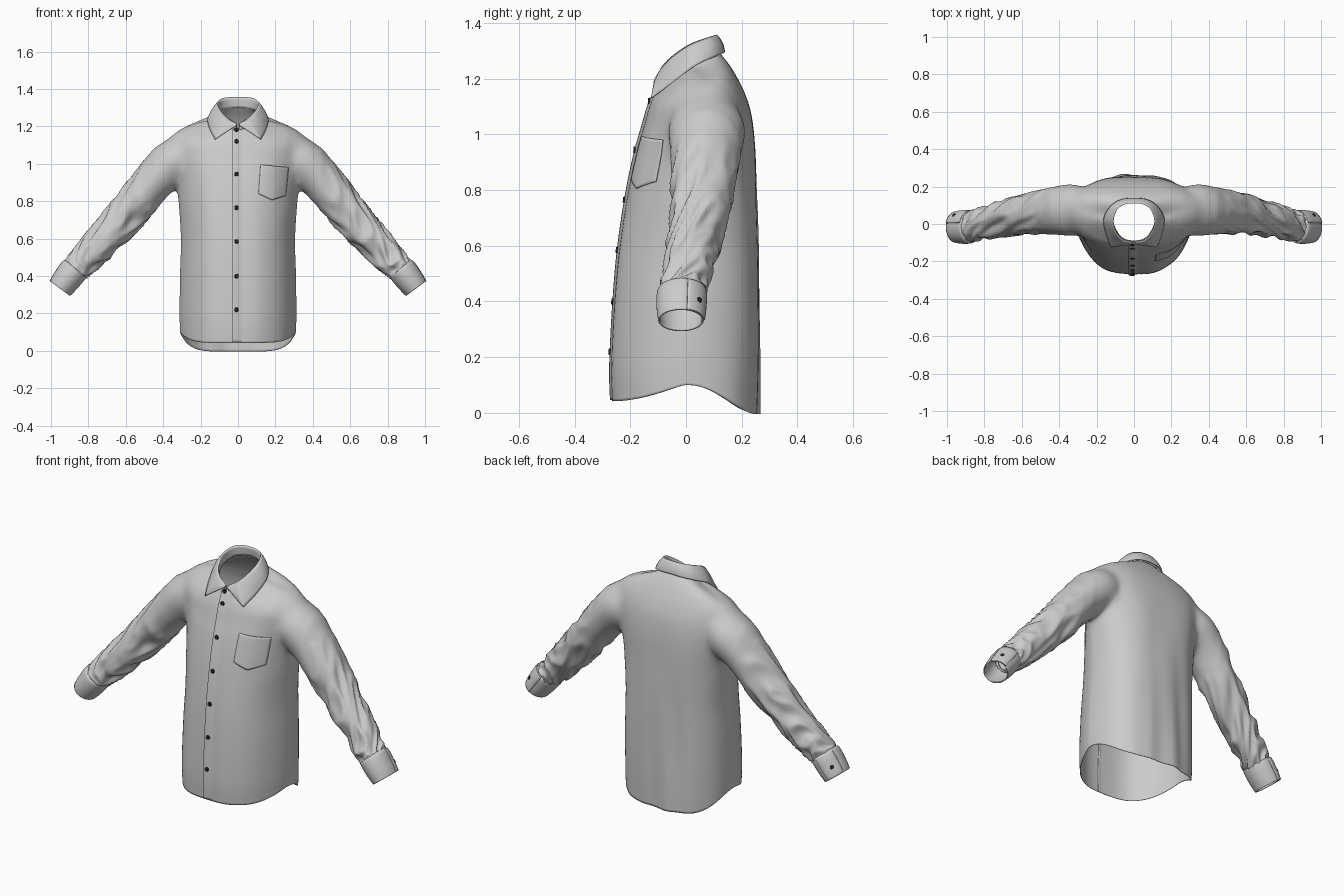
import bpy, bmesh, math
from mathutils import Vector, noise
from mathutils.bvhtree import BVHTree

if "Cube" in bpy.data.objects:
    bpy.data.objects.remove(bpy.data.objects["Cube"])

def smoothstep(t):
    t = max(0, min(1, t))
    return t * t * (3 - 2 * t)

def spline(keys, n):
    """Catmull-Rom samples through tuples."""
    out, last = [], len(keys) - 1
    for i in range(n + 1):
        t = i / n * last
        k = min(int(t), last - 1)
        f = t - k
        p = [keys[max(0, min(last, k + d))] for d in (-1, 0, 1, 2)]
        out.append([0.5 * (2 * b + (c - a) * f + (2 * a - 5 * b + 4 * c - d) * f * f
                           + (3 * b - a - 3 * c + d) * f ** 3) for a, b, c, d in zip(*p)])
    return out

def loft(rows, closed=True, tips=None):
    """Skin rows of points; optional tip points close both ends."""
    bm = bmesh.new()
    vs = [[bm.verts.new(p) for p in r] for r in rows]
    n = len(vs[0])
    for a, b in zip(vs, vs[1:]):
        for j in range(n if closed else n - 1):
            k = (j + 1) % n
            bm.faces.new((a[j], a[k], b[k], b[j]))
    if tips:
        for tip, ring in zip(tips, (vs[0], vs[-1])):
            c = bm.verts.new(tip)
            for j in range(n):
                bm.faces.new((ring[j], ring[(j + 1) % n], c))
    bmesh.ops.recalc_face_normals(bm, faces=bm.faces)
    return bm

def make(name, bm, thick=0, mirror=False, offset=-1):
    for f in bm.faces:
        f.smooth = True
    me = bpy.data.meshes.new(name)
    bm.to_mesh(me)
    ob = bpy.data.objects.new(name, me)
    bpy.context.collection.objects.link(ob)
    if mirror:
        ob.modifiers.new("Mirror", 'MIRROR')
    if thick:
        m = ob.modifiers.new("Solidify", 'SOLIDIFY')
        m.thickness, m.offset = thick, offset
    return ob

# Torso rings: z front, z side, z back, half width, y front, y side, y back
TORSO = [(.042, .10, -.004, .31, -.265, 0, .258), (.17, .20, .15, .312, -.268, 0, .26),
         (.40, .40, .40, .31, -.256, .01, .258), (.60, .60, .60, .305, -.238, .02, .257),
         (.80, .80, .80, .318, -.208, .03, .255), (.94, .93, .95, .335, -.178, .05, .25),
         (1.03, 1.05, 1.07, .36, -.152, .065, .235), (1.09, 1.13, 1.15, .365, -.135, .065, .21),
         (1.13, 1.182, 1.21, .315, -.12, .06, .18), (1.155, 1.214, 1.25, .23, -.108, .045, .155),
         (1.175, 1.236, 1.28, .15, -.10, .03, .132), (1.19, 1.26, 1.30, .115, -.09, .02, .116)]
rows = []
for zf, zs, zb, hw, yf, ys, yb in spline(TORSO, 77):
    row = []
    e = smoothstep((1.2 - zs) / .25)   # chest is wedge-shaped, neck is round
    for j in range(112):
        th = 2 * math.pi * j / 112
        s, c = math.sin(th), math.cos(th)
        front = c > 0
        w = smoothstep(abs(c))
        z = zs + ((zf if front else zb) - zs) * w
        x = hw * math.copysign(abs(s) ** ((.92 - .2 * e) if front else (.88 - .16 * e)), s)
        y = ys + ((yf if front else yb) - ys) * abs(c) ** ((1 + .42 * e) if front else .85)
        # hanging folds, stronger at the back
        fold = noise.noise(Vector((x * 9, 3 if front else 8, z * 1.3)))
        amp = (.006 if front else .02) * smoothstep((1.1 - z) / .4) * w
        row.append((x, y + fold * amp * (-1 if front else 1), z))
    rows.append(row)
torso = make("torso_helper", loft(rows, tips=[(0, 0, -1), (0, 0, 1.8)]))

# Sleeve path: x, y, z, in-plane radius, y radius
SLEEVE = [(.22, .07, 1.06, .09, .10), (.33, .075, 1.02, .126, .142), (.45, .068, .905, .111, .126),
          (.60, .05, .725, .101, .104), (.74, .02, .57, .089, .092), (.84, -.005, .465, .076, .082),
          (.885, -.015, .42, .062, .074)]

def tube(keys, n, sides, sx, wrinkle):
    pts = spline(keys, n)
    rows = []
    for i, (x, y, z, r, ry) in enumerate(pts):
        a, b = pts[max(0, i - 1)], pts[min(n, i + 1)]
        t = Vector((b[0] - a[0], 0, b[2] - a[2])).normalized()
        nrm = Vector((-t.z, 0, t.x))
        s = i / n
        row = []
        for j in range(sides):
            th = 2 * math.pi * j / sides
            co, si = math.cos(th), math.sin(th)
            d = 0
            if wrinkle:
                q = Vector((s * 10 + 1.5 * math.sin(th + .6), co * 1.1, si * 1.1 + 7 * sx))
                d = (.35 - 1.5 * abs(noise.noise(q))) * (.003 + .022 * smoothstep((s - .2) / .35))
                d *= smoothstep((1 - s) / .06)
            p = Vector((x, y, z)) + nrm * co * (r + d) + Vector((0, si * (ry + d), 0))
            row.append((p.x * sx, p.y, p.z))
        rows.append(row)
    return rows

for sx in (1, -1):
    sleeve = make("sleeve_helper", loft(tube(SLEEVE, 84, 56, sx, True),
                                        tips=[(.2 * sx, .07, 1.06), (1.4 * sx, -.02, -.2)]))
    m = torso.modifiers.new("Join", 'BOOLEAN')
    m.operation, m.solver, m.object = 'UNION', 'EXACT', sleeve

# Shirt body: torso and sleeves fused, then opened at neck, hem and wrists
bm = bmesh.new()
bm.from_object(torso, bpy.context.evaluated_depsgraph_get())
for ob in [o for o in bpy.data.objects if "_helper" in o.name]:
    bpy.data.objects.remove(ob)
bmesh.ops.delete(bm, geom=[v for v in bm.verts if v.co.z > 1.5 or v.co.z < -.15 or abs(v.co.x) > 1.2],
                 context='VERTS')
bmesh.ops.remove_doubles(bm, verts=bm.verts, dist=.003)
for grow, times in ((.06, 12), (0, 14)):   # soften the armhole seam
    seam = [v for v in bm.verts if .27 - grow < abs(v.co.x) < .44 + grow and v.co.z > .82 - grow]
    for _ in range(times):
        bmesh.ops.smooth_vert(bm, verts=seam, factor=.5, use_axis_x=True, use_axis_y=True, use_axis_z=True)
bmesh.ops.recalc_face_normals(bm, faces=bm.faces)
make("shirt_body", bm, .003)
bvh = BVHTree.FromBMesh(bm)

def on_front(x, z):
    hit = bvh.ray_cast(Vector((x, -1, z)), Vector((0, 1, 0)))
    if hit[0] is None or hit[0].y > 0:
        hit = bvh.find_nearest(Vector((x, -.2, z)))
    return hit[0]

def patch(name, nu, nv, fn):
    """Cloth patch laid on the shirt front; fn gives x, z, lift."""
    rows = []
    for i in range(nv + 1):
        row = []
        for j in range(nu + 1):
            x, z, lift = fn(j / nu, i / nv)
            row.append((x, on_front(x, z).y - lift, z))
        rows.append(row)
    make(name, loft(rows, closed=False), .004, offset=0)

# Button placket, raised along its free edge
patch("front_placket", 6, 80, lambda u, v: (-.03 + .06 * u, .046 + 1.136 * v, .007 - .011 * u))
# Chest pocket with pointed bottom
def pocket(u, v):
    x = (.12 - .01 * v) + (.15 - .005 * v) * u
    z = .995 - .015 * u - (.155 - .005 * u) * v - .03 * v * (1 - abs(2 * u - 1))
    return x, z, .004 + .004 * math.sin(math.pi * u)
patch("chest_pocket", 16, 16, pocket)

# Collar keys from front to back: stand foot, fold line, outer edge
FOOT = [(.004, -.092, 1.17), (.05, -.085, 1.19), (.085, -.05, 1.215), (.112, .015, 1.255),
        (.092, .08, 1.285), (.05, .11, 1.295), (0, .118, 1.30)]
FOLD = [(.008, -.098, 1.215), (.05, -.088, 1.24), (.088, -.055, 1.275), (.11, .01, 1.32),
        (.092, .075, 1.345), (.05, .105, 1.354), (0, .112, 1.356)]
EDGE = [(.008, -.108, 1.205), (.122, -.124, 1.13), (.151, -.045, 1.188), (.161, .03, 1.244),
        (.124, .096, 1.275), (.066, .131, 1.29), (0, .138, 1.295)]
def around(keys):
    a, b = Vector(keys[0]), Vector(keys[1])
    return [a.lerp(b, i / 8) for i in range(8)] + [Vector(p) for p in spline(keys[1:], 40)]
foot, fold, edge = around(FOOT), around(FOLD), around(EDGE)
rows = [[a.lerp(b, i / 4) for a, b in zip(foot, fold)] for i in range(4)]
for i in range(9):
    t = i / 8
    row = []
    for a, b in zip(fold, edge):
        out = Vector((a.x, a.y - .02, 0)).normalized()
        row.append(a.lerp(b, t) + out * .006 * math.sin(math.pi * t) * min(1, (a - b).length / .06))
    rows.append(row)
make("collar", loft(rows, closed=False), .004, mirror=True, offset=0)

# Cuffs
CUFF = [(.870, -.016, .442, .062, .072), (.874, -.016, .437, .075, .086), (.892, -.017, .413, .077, .089),
        (.912, -.018, .386, .075, .088), (.932, -.018, .360, .072, .086), (.952, -.018, .333, .067, .082)]
make("cuffs", loft(tube(CUFF, 20, 48, 1, False)), .007, mirror=True)

# Cuff flap overlapping at the back of each cuff
flap = [[Vector(p) for p in r[2:13]] for r in tube([(x, y, z, r + .004, ry + .004)
        for x, y, z, r, ry in CUFF[1:]], 12, 48, 1, False)]
make("cuff_flaps", loft(flap, closed=False), .005, mirror=True)

# Buttons
black = bpy.data.materials.new("button_black")
black.diffuse_color = (.02, .02, .02, 1)
black.use_nodes = True
black.node_tree.nodes["Principled BSDF"].inputs["Base Color"].default_value = black.diffuse_color
def button(name, pos, normal, mirror=False):
    bm = bmesh.new()
    rot = Vector(normal).to_track_quat('Z', 'Y').to_matrix().to_4x4()
    rot.translation = pos
    bmesh.ops.create_cone(bm, cap_ends=True, segments=20, radius1=.012, radius2=.010, depth=.007, matrix=rot)
    ob = make(name, bm, mirror=mirror)
    for p in ob.data.polygons:
        p.use_smooth = False
    ob.data.materials.append(black)
for i, z in enumerate((1.183, 1.12, .945, .765, .585, .40, .22)):
    p = on_front(-.008, z)
    button("front_button_%d" % (i + 1), p + Vector((0, -.009 if i else -.018, 0)), (0, -1, .1))
button("cuff_button", (.962, .048, .406), (.6, .64, .45), mirror=True)
